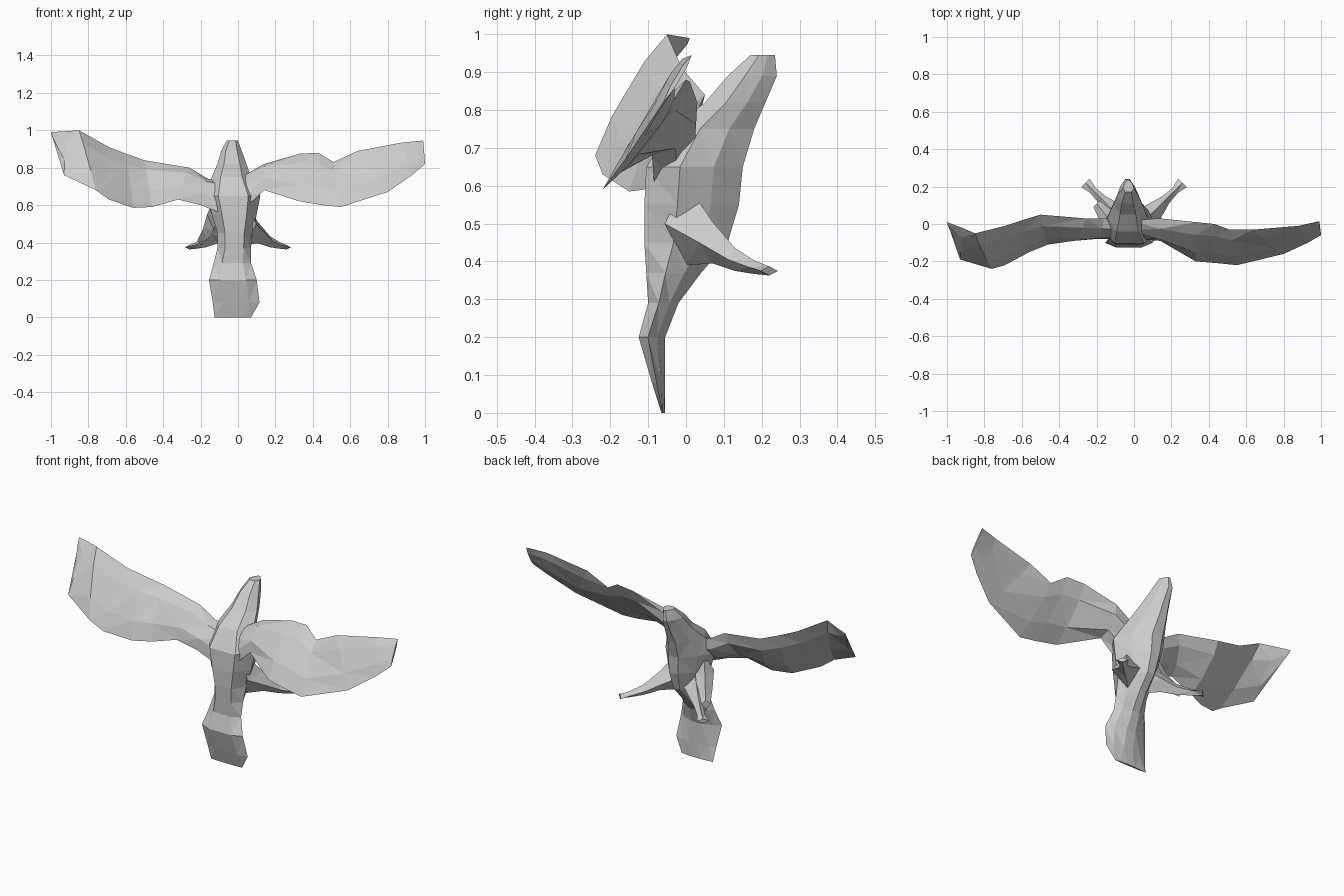
import bpy
import bmesh
from mathutils import Vector

default_cube = bpy.data.objects.get("Cube")
if default_cube:
    bpy.data.objects.remove(default_cube, do_unlink=True)

# One plain colour for the whole bird
clay = bpy.data.materials.new("pale grey clay")
clay.use_nodes = True
clay.diffuse_color = (0.6, 0.6, 0.6, 1)
shader = next(n for n in clay.node_tree.nodes if n.type == "BSDF_PRINCIPLED")
shader.inputs["Base Color"].default_value = clay.diffuse_color
shader.inputs["Roughness"].default_value = 0.9


def loft(name, rings):
    """Skin a list of equal-length point rings, cap both ends, keep flat facets."""
    bm = bmesh.new()
    loops = [[bm.verts.new(point) for point in ring] for ring in rings]
    for lower, upper in zip(loops, loops[1:]):
        count = len(lower)
        for i in range(count):
            j = (i + 1) % count
            bm.faces.new((lower[i], lower[j], upper[j], upper[i]))
    bm.faces.new(loops[0])
    bm.faces.new(loops[-1])
    bmesh.ops.triangulate(bm, faces=bm.faces[:])
    bmesh.ops.recalc_face_normals(bm, faces=bm.faces[:])
    mesh = bpy.data.meshes.new(name)
    bm.to_mesh(mesh)
    bm.free()
    mesh.materials.append(clay)
    obj = bpy.data.objects.new(name, mesh)
    bpy.context.collection.objects.link(obj)
    return obj


def body_ring(height, x_min, x_max, y_min, y_max):
    """Flat back toward -y, narrow breast keel toward +y."""
    half_profile = [(0.55, 0), (1, 0.35), (0.7, 0.7), (0.22, 1)]
    profile = half_profile + [(-across, depth) for across, depth in reversed(half_profile)]
    centre, half_width = (x_min + x_max) / 2, (x_max - x_min) / 2
    return [(centre + across * half_width, y_min + depth * (y_max - y_min), height)
            for across, depth in profile]


def wing_ring(top, bottom, thickness):
    """Lens-shaped section between the upper and lower wing edges."""
    top, bottom = Vector(top), Vector(bottom)
    normal = (bottom - top).cross(Vector((1, 0, 0))).normalized() * thickness
    near, far = top.lerp(bottom, 0.25), top.lerp(bottom, 0.7)
    return [top, near + normal, far + normal, bottom, far - normal, near - normal]


def leg_ring(side, x, y, z, half_width, half_height):
    """Diamond section across a leg that points outward and forward."""
    across = Vector((1, -1, 0)).normalized() * half_width
    rise = Vector((0, 0, half_height))
    middle = Vector((x, y, z))
    ring = [middle + across, middle + rise, middle - across, middle - rise]
    return [(p.x * side, p.y, p.z) for p in ring]


# Head, torso and tail fan, from the crown down
body_sections = [
    (0.945, -0.06, 0, 0.17, 0.235),
    (0.89, -0.09, 0.02, 0.11, 0.24),
    (0.82, -0.11, 0.045, 0.05, 0.21),
    (0.75, -0.14, 0.07, -0.04, 0.18),
    (0.65, -0.17, 0.12, -0.105, 0.15),
    (0.55, -0.14, 0.1, -0.11, 0.14),
    (0.45, -0.11, 0.075, -0.11, 0.11),
    (0.37, -0.11, 0.07, -0.105, 0.04),
    (0.29, -0.13, 0.07, -0.1, -0.02),
    (0.2, -0.155, 0.1, -0.125, -0.055),
    (0.08, -0.135, 0.115, -0.09, -0.055),
    (0, -0.125, 0.07, -0.065, -0.055),
]
loft("body_and_tail", [body_ring(*section) for section in body_sections])

# Left wing, from shoulder to tip: upper edge, lower edge, half thickness
left_wing_sections = [
    ((-0.02, 0.02, 0.73), (0, -0.08, 0.55), 0.03),
    ((0.14, 0.03, 0.82), (0.14, -0.09, 0.68), 0.035),
    ((0.33, 0.01, 0.875), (0.33, -0.2, 0.62), 0.02),
    ((0.43, 0, 0.88), (0.45, -0.21, 0.6), 0.016),
    ((0.51, -0.03, 0.83), (0.55, -0.22, 0.59), 0.014),
    ((0.64, -0.03, 0.89), (0.8, -0.16, 0.67), 0.012),
    ((0.88, -0.01, 0.935), (0.93, -0.1, 0.76), 0.01),
    ((0.99, 0.015, 0.945), (1, -0.06, 0.82), 0.006),
]
loft("left_wing", [wing_ring(*section) for section in left_wing_sections])

# Right wing, raised higher and ending in a point
right_wing_sections = [
    ((-0.02, 0.02, 0.73), (-0.05, -0.08, 0.54), 0.03),
    ((-0.16, 0.03, 0.74), (-0.2, -0.08, 0.6), 0.035),
    ((-0.26, 0.03, 0.8), (-0.32, -0.09, 0.63), 0.025),
    ((-0.5, 0.05, 0.84), (-0.46, -0.11, 0.59), 0.025),
    ((-0.6, 0.02, 0.875), (-0.56, -0.15, 0.585), 0.022),
    ((-0.69, -0.01, 0.91), (-0.69, -0.22, 0.63), 0.018),
    ((-0.85, -0.05, 1), (-0.76, -0.24, 0.68), 0.015),
    ((-0.92, -0.02, 0.995), (-0.93, -0.19, 0.76), 0.012),
    ((-1, 0.01, 0.99), (-0.985, -0.03, 0.94), 0.005),
]
loft("right_wing", [wing_ring(*section) for section in right_wing_sections])

# Legs trailing outward, flaring into flat feet
leg_sections = [
    (0.04, 0, 0.5, 0.08, 0.11),
    (0.11, 0.07, 0.45, 0.05, 0.055),
    (0.17, 0.13, 0.405, 0.026, 0.03),
    (0.22, 0.18, 0.385, 0.02, 0.018),
    (0.26, 0.22, 0.375, 0.032, 0.012),
]
for side, label in ((1, "left"), (-1, "right")):
    loft(label + "_leg", [leg_ring(side, *section) for section in leg_sections])

# Right thigh, fuller where it joins the wing root
thigh_sections = [
    (0.13, 0.02, 0.55, 0.05, 0.08),
    (0.16, 0.06, 0.47, 0.04, 0.05),
    (0.2, 0.11, 0.41, 0.025, 0.025),
]
loft("right_thigh", [leg_ring(-1, *section) for section in thigh_sections])
